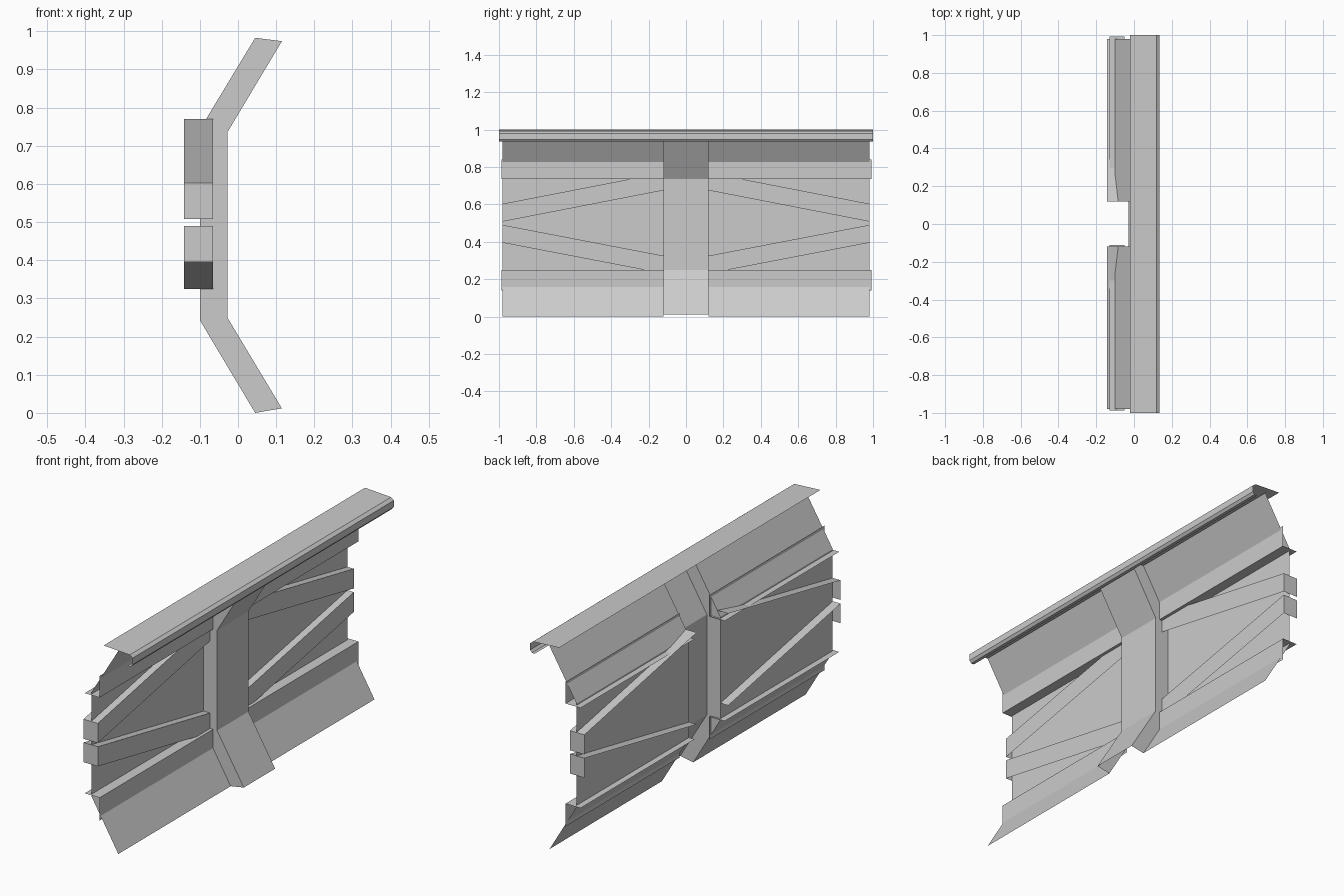
import bpy, math
from mathutils import Vector, Matrix

if "Cube" in bpy.data.objects:
    bpy.data.objects.remove(bpy.data.objects["Cube"])


def make(name, verts, faces):
    me = bpy.data.meshes.new(name)
    me.from_pydata(verts, [], faces)
    me.update()
    ob = bpy.data.objects.new(name, me)
    bpy.context.collection.objects.link(ob)
    return ob


def sheet(name, profile, y0, y1, rise=0.0, cap=False):
    """Sweep an open (x, z) profile from y0 to y1, lifting the far end by rise."""
    n = len(profile)
    verts = [(x, y0, z) for x, z in profile] + [(x, y1, z + rise) for x, z in profile]
    faces = [(i, i + 1, n + i + 1, n + i) for i in range(n - 1)]
    if y1 < y0:
        faces = [f[::-1] for f in faces]
    if cap:  # plate closing the outer end
        verts.append((profile[0][0], y0, profile[-1][1]))
        f = (0, 1, 2, 2 * n)
        faces.append(f if y1 < y0 else f[::-1])
    return make(name, verts, faces)


# folded profiles (x, z)
skin = [(0.045, 0.0), (-0.1, 0.243), (-0.1, 0.743), (0.045, 0.983)]
web = [(0.115, 0.012), (-0.028, 0.25), (-0.028, 0.735), (0.115, 0.974)]

# wall panels, angle rails and diagonal braces on each side of the post
for side, s in (("left", -1), ("right", 1)):
    sheet(f"wall_panel_{side}", skin[::-1], s * 0.12, s * 0.98)
    ya, yb = (-0.987, -0.11) if s < 0 else (0.12, 0.993)
    sheet(f"upper_rail_{side}", [(-0.05, 0.84), (-0.05, 0.735), (-0.13, 0.735)], ya, yb)
    sheet(f"lower_rail_{side}", [(-0.13, 0.25), (-0.05, 0.25), (-0.05, 0.14)], ya, yb)
    for level, top, rise in (("upper", 0.603, 0.167), ("lower", 0.49, -0.165)):
        sheet(f"{level}_brace_{side}",
              [(-0.142, top), (-0.065, top), (-0.065, top - 0.095)],
              s * 0.98, s * 0.12, rise, cap=True)

# centre post: bent channel open at the back
verts, faces = [], []
for (bx, bz), (fx, fz) in zip(skin, web):
    verts += [(bx, -0.12, bz), (fx, -0.12, fz), (fx, 0.12, fz), (bx, 0.12, bz)]
for r in range(3):
    for c in range(3):
        a = r * 4 + c
        faces.append((a, a + 1, a + 5, a + 4))
make("centre_post", verts, faces)

# small rivets on the two slanted ends of the post
for name, p, q in (("lower_rivet", web[0], web[1]), ("upper_rivet", web[3], web[2])):
    a, b = Vector((p[0], 0, p[1])), Vector((q[0], 0, q[1]))
    d = (b - a).normalized()
    normal = d.cross(Vector((0, 1, 0)))
    if normal.x < 0:
        normal = -normal
    for t in (0.42, 0.62):
        for y in (-0.03, 0.03):
            c = a.lerp(b, t) + Vector((0, y, 0)) + normal * 0.001
            ring = [c + 0.004 * (d * math.cos(k * math.pi / 3)
                    + Vector((0, 1, 0)) * math.sin(k * math.pi / 3)) for k in range(6)]
            make(name, ring, [tuple(range(6))])

# top capping with rolled front lip
sheet("top_cap", [(-0.02, 1.0), (0.12, 0.992), (0.135, 0.98), (0.135, 0.948),
                  (0.125, 0.936), (0.11, 0.936)][::-1], -1.0, 1.0)
